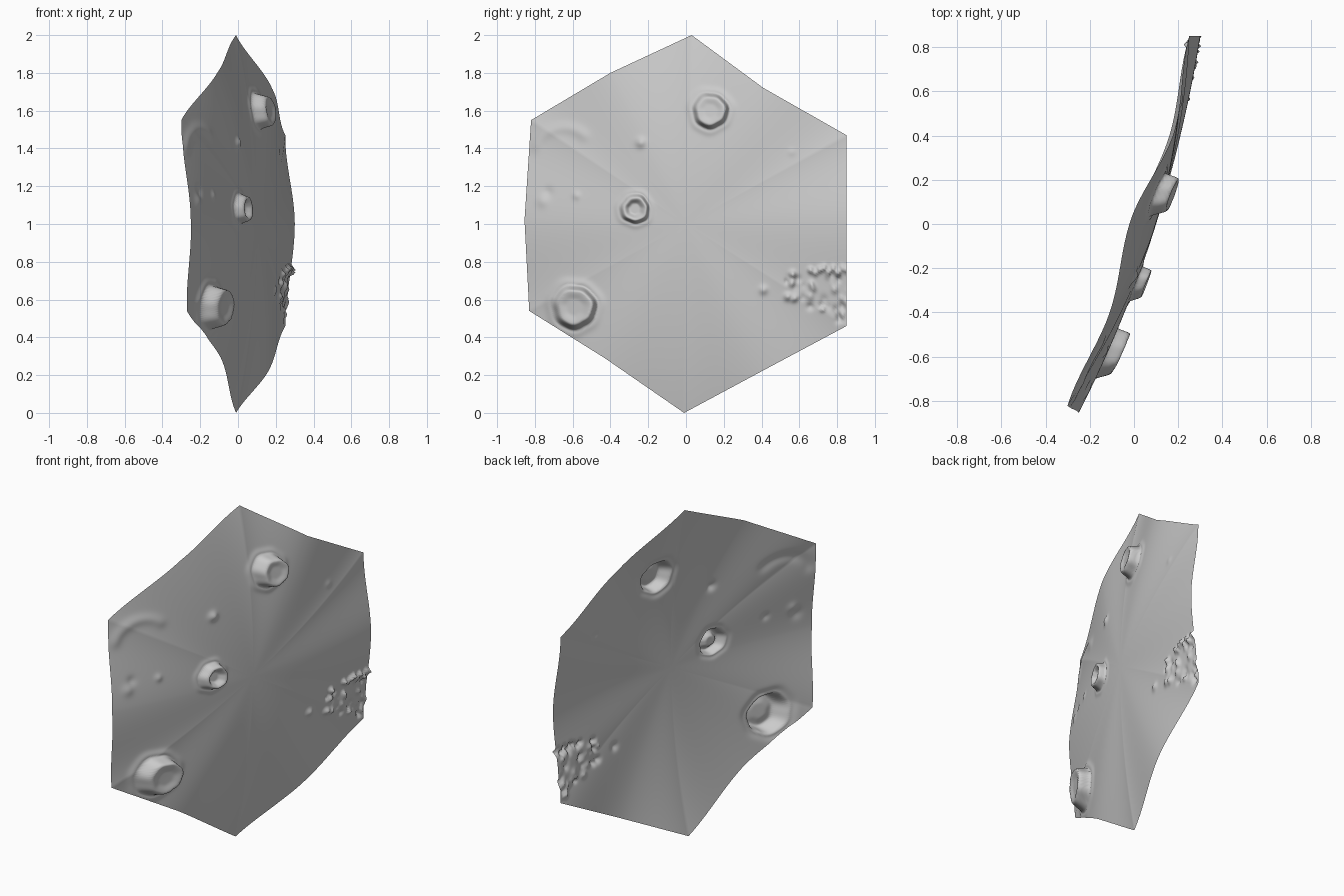
import bpy, math, random

if "Cube" in bpy.data.objects:
    bpy.data.objects.remove(bpy.data.objects["Cube"])

random.seed(4)

# Hexagon outline with edge midpoints: y, z, x offset from the leaning plane
OUTLINE = [(0.03, 2.0, -0.02), (0.41, 1.72, 0.052), (0.85, 1.47, -0.013), (0.85, 1.0, 0.037),
           (0.85, 0.46, -0.013), (0.40, 0.22, 0.036), (-0.01, 0.0, -0.007), (-0.43, 0.29, 0.043),
           (-0.83, 0.54, -0.013), (-0.855, 1.02, 0.015), (-0.82, 1.55, -0.046), (-0.40, 1.80, 0.014)]
LEAN, CENTRE_Z, CENTRE_BULGE = 0.31, 1.0, 0.10
STEPS, RINGS = 40, 130

# Flat-topped knobs: y, z, radius, height, depth of dent in the top
KNOBS = [(0.13, 1.60, 0.094, 0.075, 0.008),
         (-0.59, 0.56, 0.115, 0.088, 0.010),
         (-0.27, 1.08, 0.078, 0.052, 0.030)]

# Small soft lumps: y, z, radius, height
LUMPS = [(-0.24, 1.43, 0.025, 0.016), (0.41, 0.65, 0.022, 0.014), (-0.76, 1.12, 0.03, 0.008),
         (-0.58, 1.15, 0.02, 0.008), (-0.73, 1.17, 0.025, -0.007), (0.56, 1.38, 0.02, 0.004)]
# Rough patch near the right edge
for i in range(48):
    y = 0.86 - 0.34 * random.random() ** 1.3
    z = random.uniform(0.62 - (y - 0.5) * 0.4, 0.74)
    LUMPS.append((y, z, random.uniform(0.012, 0.02), random.uniform(-0.018, 0.022)))
# Crusty row along the top of the patch
for i in range(9):
    LUMPS.append((0.66 + i * 0.024, 0.755 + random.uniform(-0.015, 0.015), 0.014, random.uniform(0.02, 0.035)))
# Faint arc ridge in the upper left
for i in range(14):
    a = math.radians(40 + i * 10)
    LUMPS.append((-0.65 + 0.15 * math.cos(a), 1.38 + 0.13 * math.sin(a), 0.03, 0.004))


def smooth(t):
    t = max(0.0, min(1.0, t))
    return t * t * (3 - 2 * t)


def relief(y, z):
    h = 0.0
    for cy, cz, r, height, dent in KNOBS:
        d = math.hypot(y - cy, z - cz)
        if d > 2 * r:
            continue
        a = math.atan2(z - cz, y - cy)
        q = d / (r * (1 + 0.03 * math.sin(3 * a + cy * 9) + 0.02 * math.sin(7 * a)))
        h += height * smooth((1.06 - q) / 0.30)                    # steep wall
        h -= dent * smooth((0.72 - q) / 0.4)                       # dished top
        h += 0.10 * height * math.exp(-((q - 1.15) / 0.2) ** 2)    # soft foot
    for cy, cz, r, height in LUMPS:
        q = ((y - cy) ** 2 + (z - cz) ** 2) / (r * r)
        if q < 9:
            h += height * math.exp(-q)
    return h


def catmull(a, b, c, d, t):
    return b + 0.5 * t * (c - a + t * (2 * a - 5 * b + 4 * c - d + t * (3 * (b - c) + d - a)))


# Rim samples around the outline
rim = []
n = len(OUTLINE)
for i in range(n):
    p0, p1, p2, p3 = (OUTLINE[(i + k) % n] for k in (-1, 0, 1, 2))
    for s in range(STEPS):
        t = s / STEPS
        rim.append((p1[0] + (p2[0] - p1[0]) * t, p1[1] + (p2[1] - p1[1]) * t,
                    catmull(p0[2], p1[2], p2[2], p3[2], t)))

# Curved sheet as concentric rings
verts = [(CENTRE_BULGE, 0.0, CENTRE_Z)]
faces = []
m = len(rim)
for k in range(1, RINGS + 1):
    t = k / RINGS
    for y, z, off in rim:
        py, pz = y * t, CENTRE_Z + (z - CENTRE_Z) * t
        x = LEAN * py + CENTRE_BULGE + (off - CENTRE_BULGE) * t * t
        verts.append((x + relief(py, pz), py, pz))
for j in range(m):
    j2 = (j + 1) % m
    faces.append((0, 1 + j2, 1 + j))
    for k in range(RINGS - 1):
        a, b = 1 + k * m, 1 + (k + 1) * m
        faces.append((a + j, a + j2, b + j2, b + j))

mesh = bpy.data.meshes.new("hex_terrain_sheet")
mesh.from_pydata(verts, [], faces)
mesh.polygons.foreach_set("use_smooth", [True] * len(mesh.polygons))
mesh.update()
sheet = bpy.data.objects.new("hex_terrain_sheet", mesh)
bpy.context.collection.objects.link(sheet)
